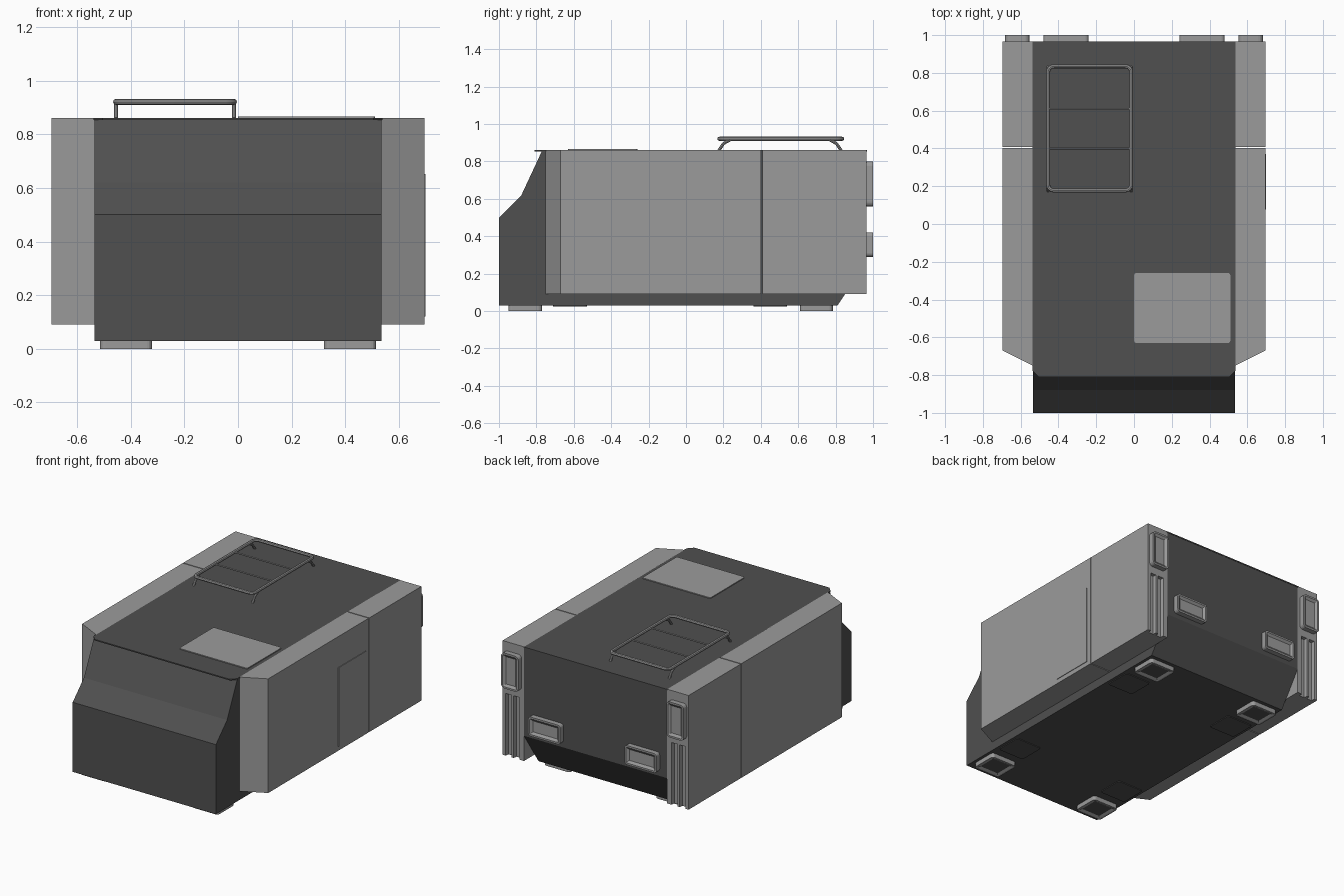
import bpy, bmesh, math
from mathutils import Vector

if "Cube" in bpy.data.objects:
    bpy.data.objects.remove(bpy.data.objects["Cube"])


def material(name, v):
    m = bpy.data.materials.new(name)
    m.diffuse_color = (v, v, v, 1)
    m.use_nodes = True
    m.node_tree.nodes["Principled BSDF"].inputs["Base Color"].default_value = m.diffuse_color
    return m


DARK = material("dark grey", 0.08)
LIGHT = material("light grey", 0.33)


def finish(name, bm, mat):
    bmesh.ops.recalc_face_normals(bm, faces=bm.faces)
    me = bpy.data.meshes.new(name)
    bm.to_mesh(me)
    bm.free()
    me.materials.append(mat)
    ob = bpy.data.objects.new(name, me)
    bpy.context.collection.objects.link(ob)
    return ob


def prism(name, pts, axis, lo, hi, mat):
    """Extrude a 2D outline along x (outline in y,z) or z (outline in x,y)."""
    bm = bmesh.new()
    rings = []
    for t in (lo, hi):
        rings.append([bm.verts.new((t, a, b) if axis == 'x' else (a, b, t)) for a, b in pts])
    n = len(pts)
    bm.faces.new(rings[0])
    bm.faces.new(rings[1])
    for i in range(n):
        j = (i + 1) % n
        bm.faces.new((rings[0][i], rings[0][j], rings[1][j], rings[1][i]))
    return finish(name, bm, mat)


def panel(name, x, y, z, mat, normal, radius=0.0, inset=0.0, depth=0.0):
    """Box from ranges, rounded around its normal, with an optional dished face."""
    bm = bmesh.new()
    bmesh.ops.create_cube(bm, size=1)
    for v in bm.verts:
        v.co = Vector([(r[0] + r[1]) / 2 + c * (r[1] - r[0]) for c, r in zip(v.co, (x, y, z))])
    nrm = Vector(normal)
    if radius:
        edges = [e for e in bm.edges
                 if abs((e.verts[1].co - e.verts[0].co).normalized().dot(nrm)) > 0.9]
        bmesh.ops.bevel(bm, geom=edges, offset=radius, segments=4, profile=0.5, affect='EDGES')
    bm.normal_update()
    if inset:
        face = [f for f in bm.faces if f.normal.dot(nrm) > 0.9]
        bmesh.ops.inset_region(bm, faces=face, thickness=inset * 0.6)
        bmesh.ops.inset_region(bm, faces=face, thickness=inset * 0.8, depth=depth)
    return finish(name, bm, mat)


def tube(name, pts, radius, mat, closed=False):
    cu = bpy.data.curves.new(name, 'CURVE')
    cu.dimensions = '3D'
    cu.bevel_depth = radius
    cu.bevel_resolution = 2
    cu.use_fill_caps = True
    sp = cu.splines.new('POLY')
    sp.points.add(len(pts) - 1)
    for p, c in zip(sp.points, pts):
        p.co = (*c, 1)
    sp.use_cyclic_u = closed
    cu.materials.append(mat)
    ob = bpy.data.objects.new(name, cu)
    bpy.context.collection.objects.link(ob)
    bpy.ops.object.select_all(action='DESELECT')
    ob.select_set(True)
    bpy.context.view_layer.objects.active = ob
    bpy.ops.object.convert(target='MESH')
    bpy.ops.object.shade_smooth_by_angle()


# Main body, with sloped nose and undercut tail
prism("body", [(-1, 0.03), (0.81, 0.03), (0.965, 0.26), (0.965, 0.856), (-0.77, 0.856),
               (-0.88, 0.62), (-1, 0.5)], 'x', -0.535, 0.535, DARK)

# Roof skin overhanging the nose
prism("roof", [(-0.538, 0.967), (-0.538, -0.775), (-0.505, -0.81), (0.505, -0.81),
               (0.538, -0.775), (0.538, 0.967)], 'z', 0.853, 0.861, DARK)

# Roof hatch
panel("roof_hatch", (0, 0.51), (-0.63, -0.26), (0.858, 0.867), LIGHT, (0, 0, 1), 0.012)

for s in (-1, 1):
    side = "right" if s > 0 else "left"

    def mirrored(pts):
        return [(s * a, b) for a, b in pts]

    def span(a, b):
        return tuple(sorted((s * a, s * b)))

    # Side pods, split by a narrow seam
    prism(side + "_pod_front", mirrored([(0.535, -0.75), (0.695, -0.67), (0.695, 0.402),
          (0.535, 0.402)]), 'z', 0.09, 0.861, LIGHT)
    prism(side + "_pod_rear_upper", mirrored([(0.535, 0.408), (0.695, 0.408), (0.695, 0.965),
          (0.535, 0.965)]), 'z', 0.51, 0.861, LIGHT)
    # Lower rear pod with two vertical channels in its back
    prism(side + "_pod_rear_lower", mirrored([
        (0.535, 0.408), (0.695, 0.408), (0.695, 0.965), (0.672, 0.965), (0.668, 0.94),
        (0.632, 0.94), (0.628, 0.965), (0.612, 0.965), (0.608, 0.94), (0.572, 0.94),
        (0.568, 0.965), (0.535, 0.965)]), 'z', 0.09, 0.51, LIGHT)

    # Rear lamps
    panel(side + "_pod_lamp", span(0.553, 0.682), (0.95, 1.0), (0.56, 0.80), LIGHT,
          (0, 1, 0), 0.025, 0.02, -0.012)
    panel(side + "_tail_lamp", span(0.24, 0.48), (0.95, 1.0), (0.29, 0.42), LIGHT,
          (0, 1, 0), 0.02, 0.02, -0.012)

    # Feet, and flush plates next to them
    for end, foot, plate in (("front", (-0.95, -0.77), (-0.71, -0.53)),
                             ("rear", (0.61, 0.785), (0.36, 0.54))):
        panel(side + "_" + end + "_foot", span(0.32, 0.515), foot, (0, 0.04), LIGHT,
              (0, 0, -1), 0.02, 0.02, -0.008)
        bpy.context.collection.objects[side + "_" + end + "_foot"].data.materials.append(DARK)
        for f in bpy.context.collection.objects[side + "_" + end + "_foot"].data.polygons:
            if f.normal.z < -0.9 and f.center.z > 0.004:
                f.material_index = 1
        panel(side + "_" + end + "_underplate", span(0.32, 0.515), plate, (0.025, 0.034), DARK,
              (0, 0, -1), 0.015)

# Door on the right pod
panel("side_door", (0.69, 0.699), (0.077, 0.37), (0.12, 0.652), LIGHT, (1, 0, 0))

# Roof rack: rounded frame, cross bars and splayed legs
X0, X1, Y0, Y1, R, Z = -0.455, -0.015, 0.178, 0.835, 0.03, 0.921
frame = []
for cx, cy, a0 in ((X1 - R, Y1 - R, 0), (X0 + R, Y1 - R, 90), (X0 + R, Y0 + R, 180), (X1 - R, Y0 + R, 270)):
    for k in range(5):
        a = math.radians(a0 + 22.5 * k)
        frame.append((cx + R * math.cos(a), cy + R * math.sin(a), Z))
tube("rack_frame", frame, 0.011, LIGHT, True)
for i, y in enumerate((0.40, 0.61)):
    tube("rack_bar_%d" % i, [(X0, y, Z), (X1, y, Z)], 0.005, LIGHT)
for i, x in enumerate((X0, X1)):
    for j, (yb, d) in enumerate(((0.175, 1), (0.83, -1))):
        tube("rack_leg_%d%d" % (i, j), [(x, yb, 0.858), (x, yb + 0.025 * d, 0.895),
             (x, yb + 0.06 * d, 0.915)], 0.008, LIGHT)
